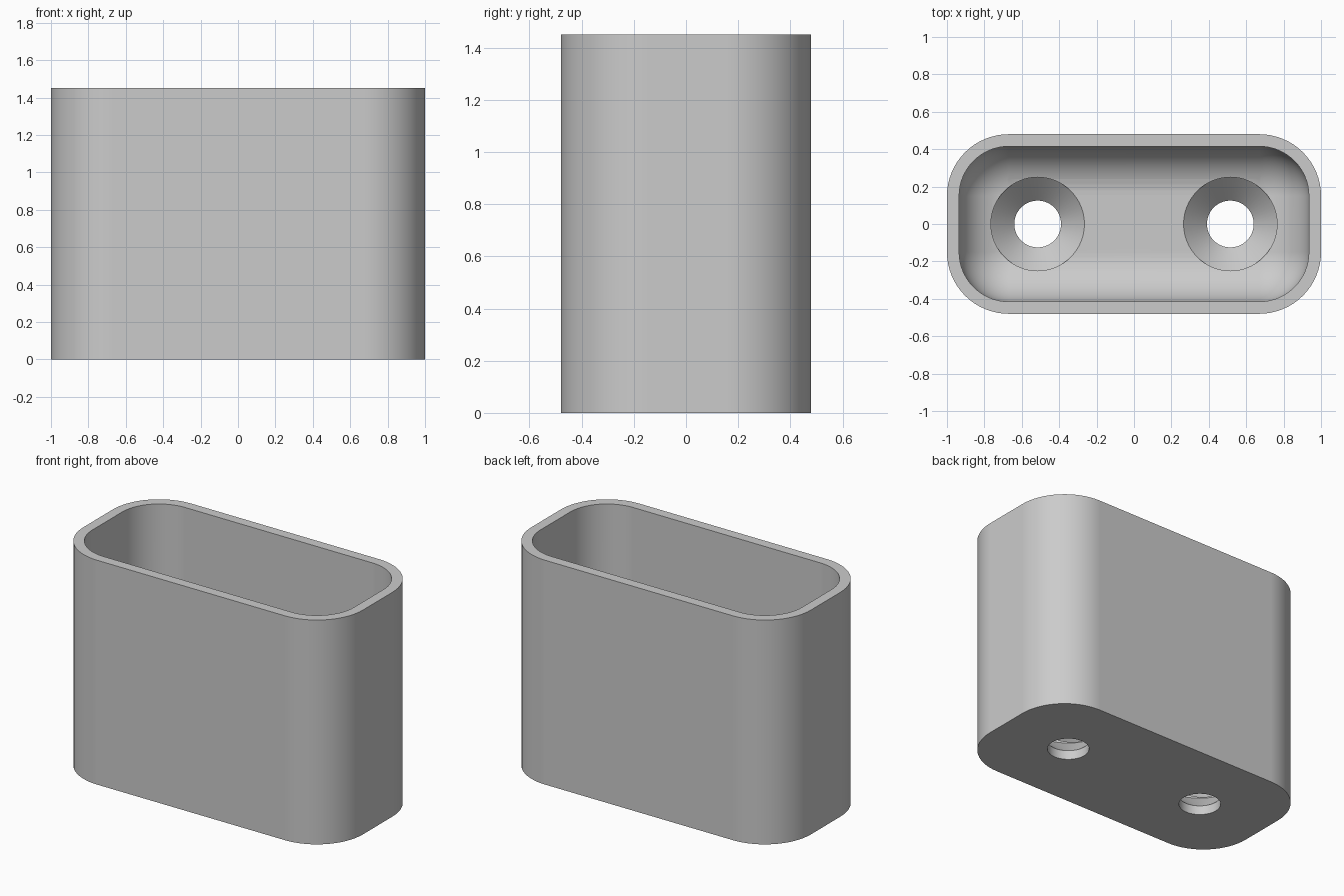
import bpy, bmesh, math

cube = bpy.data.objects.get("Cube")
if cube:
    bpy.data.objects.remove(cube, do_unlink=True)

HALF_X, HALF_Y, HEIGHT = 1.0, 0.48, 1.45
CORNER, WALL, FLOOR = 0.33, 0.065, 0.19
FILLET = 0.262
HOLE_X, HOLE_R, SINK_R, LIP = 0.515, 0.125, 0.25, 0.06
CORNER_STEPS, FILLET_STEPS, HOLE_STEPS = 16, 14, 64

grey = bpy.data.materials.new("plain grey")
grey.use_nodes = True
colour = (0.6, 0.6, 0.6, 1)
grey.diffuse_color = colour
grey.node_tree.nodes["Principled BSDF"].inputs["Base Color"].default_value = colour


def rounded_loop(inset, z):
    """Points of the rounded outline, moved inwards by inset."""
    r = CORNER - inset
    points = []
    for i, (sx, sy) in enumerate([(1, 1), (-1, 1), (-1, -1), (1, -1)]):
        for k in range(CORNER_STEPS + 1):
            a = (i + k / CORNER_STEPS) * math.pi / 2
            points.append((sx * (HALF_X - CORNER) + r * math.cos(a),
                           sy * (HALF_Y - CORNER) + r * math.sin(a), z))
    return points


def circle(x, r, z):
    return [(x + r * math.cos(2 * math.pi * k / HOLE_STEPS),
             r * math.sin(2 * math.pi * k / HOLE_STEPS), z)
            for k in range(HOLE_STEPS)]


def skin(name, loops):
    """Closed solid through a chain of loops with equal point counts."""
    bm = bmesh.new()
    rings = [[bm.verts.new(p) for p in loop] for loop in loops]
    for low, high in zip(rings, rings[1:]):
        for k in range(len(low)):
            n = (k + 1) % len(low)
            bm.faces.new((low[k], low[n], high[n], high[k]))
    bm.faces.new(rings[0][::-1])
    bm.faces.new(rings[-1])
    bmesh.ops.recalc_face_normals(bm, faces=bm.faces)
    mesh = bpy.data.meshes.new(name)
    bm.to_mesh(mesh)
    bm.free()
    mesh.materials.append(grey)
    obj = bpy.data.objects.new(name, mesh)
    bpy.context.collection.objects.link(obj)
    return obj


# Holder body: outer wall, rim, inner wall, then the rounded floor edge
loops = [rounded_loop(0, 0), rounded_loop(0, HEIGHT), rounded_loop(WALL, HEIGHT)]
for k in range(FILLET_STEPS + 1):
    a = k / FILLET_STEPS * math.pi / 2
    loops.append(rounded_loop(WALL + FILLET * (1 - math.cos(a)),
                              FLOOR + FILLET * (1 - math.sin(a))))
body = skin("holder_body", loops)
bpy.context.view_layer.objects.active = body
body.select_set(True)

# Two countersunk screw holes through the floor
for side, x in (("left", HOLE_X), ("right", -HOLE_X)):
    cutter = skin(side + "_screw_hole_cutter", [
        circle(x, HOLE_R, -0.1), circle(x, HOLE_R, LIP),
        circle(x, SINK_R, LIP + SINK_R - HOLE_R), circle(x, SINK_R, 0.6)])
    cutter.hide_render = True
    cut = body.modifiers.new(side + "_screw_hole", 'BOOLEAN')
    cut.operation, cut.solver, cut.object = 'DIFFERENCE', 'EXACT', cutter
    bpy.ops.object.modifier_apply(modifier=cut.name)
    bpy.data.objects.remove(cutter, do_unlink=True)

# Smooth curves, crisp rims
bpy.ops.object.shade_smooth_by_angle(angle=math.radians(25))
weighted = body.modifiers.new("even_shading", 'WEIGHTED_NORMAL')
weighted.keep_sharp = True
